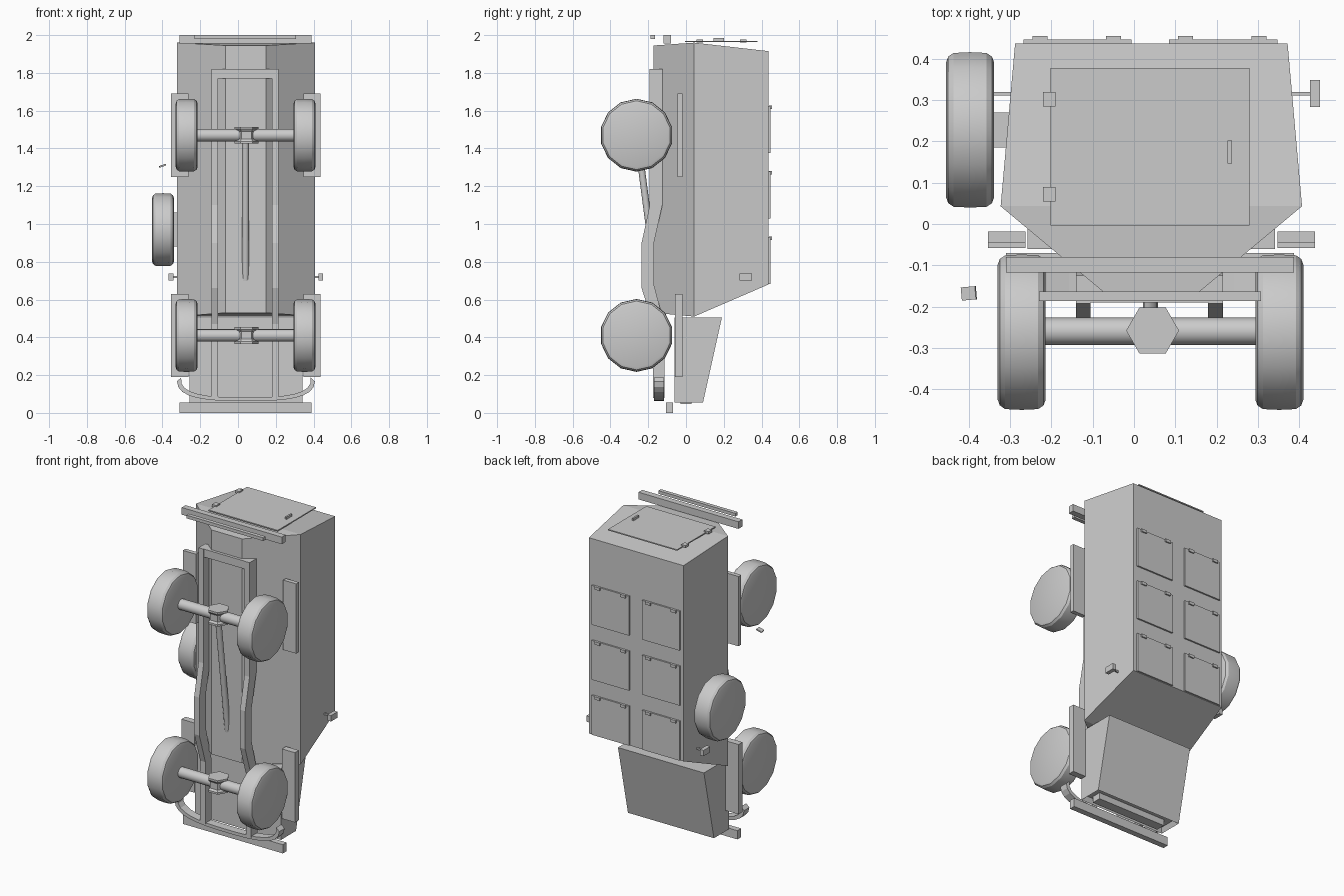
import bpy, bmesh, math
from mathutils import Vector, Matrix

if "Cube" in bpy.data.objects:
    bpy.data.objects.remove(bpy.data.objects["Cube"])

CX = 0.042  # centre line of the vehicle

grey = bpy.data.materials.new("light_grey")
grey.diffuse_color = (0.6, 0.6, 0.6, 1)
grey.use_nodes = True
grey.node_tree.nodes["Principled BSDF"].inputs["Base Color"].default_value = grey.diffuse_color


def finish(name, bm, smooth=False):
    bmesh.ops.recalc_face_normals(bm, faces=bm.faces)
    me = bpy.data.meshes.new(name)
    bm.to_mesh(me)
    bm.free()
    me.materials.append(grey)
    ob = bpy.data.objects.new(name, me)
    bpy.context.collection.objects.link(ob)
    if smooth:
        bpy.ops.object.select_all(action='DESELECT')
        ob.select_set(True)
        bpy.context.view_layer.objects.active = ob
        bpy.ops.object.shade_smooth_by_angle(angle=math.radians(31))
    return ob


def box(name, x0, x1, y0, y1, z0, z1):
    bm = bmesh.new()
    bmesh.ops.create_cube(bm, size=1)
    for v in bm.verts:
        v.co = Vector(((x0, x1)[v.co.x > 0], (y0, y1)[v.co.y > 0], (z0, z1)[v.co.z > 0]))
    return finish(name, bm)


def prism(name, pts, x0, x1):
    """Side outline (y, z) pushed through from x0 to x1."""
    bm = bmesh.new()
    f = bm.faces.new([bm.verts.new((x0, y, z)) for y, z in pts])
    new = bmesh.ops.extrude_face_region(bm, geom=[f])["geom"]
    bmesh.ops.translate(bm, vec=(x1 - x0, 0, 0),
                        verts=[v for v in new if isinstance(v, bmesh.types.BMVert)])
    return finish(name, bm)


def lathe(name, profile, centre, axis, sides):
    """Closed (offset, radius) profile turned round an axis."""
    bm = bmesh.new()
    rings = [[bm.verts.new((r * math.cos(2 * math.pi * i / sides),
                            r * math.sin(2 * math.pi * i / sides), t))
              for i in range(sides)] for t, r in profile]
    for a, b in zip(rings, rings[1:]):
        for i in range(sides):
            j = (i + 1) % sides
            bm.faces.new((a[i], a[j], b[j], b[i]))
    bm.faces.new(rings[0])
    bm.faces.new(rings[-1])
    rot = Vector((0, 0, 1)).rotation_difference(Vector(axis)).to_matrix().to_4x4()
    bm.transform(Matrix.Translation(centre) @ rot)
    return finish(name, bm, True)


def rod(name, a, b, r, sides=12):
    a, b = Vector(a), Vector(b)
    return lathe(name, [(0, r), ((b - a).length, r)], a, (b - a).normalized(), sides)


# Hull: keel, belt and roof edges as (half width, y, nose z, tail z)
bm = bmesh.new()
edges = [(0.107, -0.172, 0.53, 1.945), (0.365, 0.043, 0.51, 1.96), (0.33, 0.437, 0.68, 1.915)]
P = {(i, s, e): bm.verts.new((CX + s * w, y, (n, t)[e]))
     for i, (w, y, n, t) in enumerate(edges) for s in (-1, 1) for e in (0, 1)}
for i in (0, 1):
    for e in (0, 1):
        bm.faces.new((P[i, -1, e], P[i, 1, e], P[i + 1, 1, e], P[i + 1, -1, e]))
    for s in (-1, 1):
        bm.faces.new((P[i, s, 0], P[i, s, 1], P[i + 1, s, 1], P[i + 1, s, 0]))
for i in (0, 2):
    bm.faces.new((P[i, -1, 0], P[i, 1, 0], P[i, 1, 1], P[i, -1, 1]))
finish("hull", bm)

# Engine hood with a recessed grille opening
hood = prism("hood", [(-0.06, 0.505), (0.19, 0.505), (0.09, 0.055), (-0.06, 0.055)],
             CX - 0.30, CX + 0.30)
bm = bmesh.new()
bm.from_mesh(hood.data)
nose = min(bm.faces, key=lambda f: f.calc_center_median().z)
bmesh.ops.inset_region(bm, faces=[nose], thickness=0.02, depth=0)
bmesh.ops.translate(bm, verts=nose.verts, vec=(0, 0, 0.03))
bm.to_mesh(hood.data)
bm.free()
box("grille_bar", CX - 0.24, CX + 0.24, -0.03, 0.03, 0.046, 0.09)

# Chassis rails, bent below the hull
inner = [(-0.125, 1.82), (-0.125, 1.1), (-0.17, 0.9), (-0.17, 0.68), (-0.115, 0.47), (-0.115, 0.08)]
outer = [(-0.175, 0.08), (-0.175, 0.47), (-0.235, 0.66), (-0.235, 0.9), (-0.192, 1.1), (-0.192, 1.82)]
for side, s in (("left", -1), ("right", 1)):
    c = CX + s * 0.16 - 0.005
    prism(side + "_rail", inner + outer, c - 0.018, c + 0.018)
box("rear_crossmember", CX - 0.183, CX + 0.173, -0.19, -0.127, 1.77, 1.82)

# Curved front guard bar
bm = bmesh.new()
N = 16
rows = []
for i in range(N + 1):
    u = 2 * i / N - 1
    z = 0.062 + 0.105 * abs(u) ** 2.6
    x = CX + 0.365 * math.sin(u * math.pi / 2) if abs(u) < 1 else CX + 0.365 * u
    t = 0.022 * abs(u) ** 2
    rows.append([bm.verts.new(p) for p in (
        (x, -0.17, z), (x, -0.117, z),
        (x - math.copysign(t, u), -0.117, z + 0.02), (x - math.copysign(t, u), -0.17, z + 0.02))])
for a, b in zip(rows, rows[1:]):
    for k in range(4):
        bm.faces.new((a[k], a[(k + 1) % 4], b[(k + 1) % 4], b[k]))
bm.faces.new(rows[0])
bm.faces.new(rows[-1])
finish("guard_bar", bm)

# Bumpers and rear step
box("front_bumper", -0.31, 0.388, -0.107, -0.07, 0, 0.055)
box("rear_bumper", -0.31, 0.388, -0.118, -0.08, 1.955, 2.0)
box("rear_step", -0.23, 0.307, -0.187, -0.163, 1.98, 2.0)

# Wheels, axles, differentials and fenders
R = 0.193
tyre = [(-0.058, 0.168), (-0.053, 0.182), (-0.04, 0.191), (0, R),
        (0.04, 0.191), (0.053, 0.182), (0.058, 0.168)]
for end, z, fy, fz in (("front", 0.41, -0.058, 0.19), ("rear", 1.47, -0.045, 1.25)):
    for side, s in (("left", -1), ("right", 1)):
        lathe(f"{end}_{side}_wheel", tyre, (CX - 0.002 + s * 0.312, -0.262, z), (1, 0, 0), 14)
        xs = sorted((CX + s * 0.305, CX + s * 0.396))
        box(f"{end}_{side}_fender", *xs, fy, -0.018, fz, fz + 0.44)
    rod(end + "_axle", (-0.23, -0.26, z), (0.31, -0.26, z), 0.033, 16)
    lathe(end + "_differential", [(-0.044, 0.064), (-0.032, 0.064), (-0.02, 0.054),
                                  (0.02, 0.054), (0.032, 0.064), (0.044, 0.064)],
          (0.045, -0.258, z), (0, 0, 1), 6)
rod("drive_shaft", (0.04, -0.256, 1.45), (0.04, -0.158, 0.7), 0.018)

# Spare wheel on its bracket
lathe("spare_wheel", tyre, (-0.397, 0.228, 0.97), (1, 0, 0), 14)
box("spare_bracket", -0.36, -0.29, 0.185, 0.27, 0.88, 1.06)

# Rear door with hinges and handle
box("rear_door", -0.202, 0.28, -0.004, 0.378, 1.963, 1.97)
for y in (0.055, 0.285):
    box("door_hinge", -0.22, -0.19, y, y + 0.035, 1.962, 1.978)
box("door_handle", 0.226, 0.237, 0.146, 0.202, 1.968, 1.985)

# Roof hatches, each with two hinges
for x in (-0.268, 0.085):
    for z in (0.683, 1.03, 1.377):
        box("roof_hatch", x, x + 0.262, 0.43, 0.447, z, z + 0.248)
        for dx in (0.022, 0.2):
            box("hatch_hinge", x + dx, x + dx + 0.036, 0.44, 0.455, z + 0.232, z + 0.25)

# Side mirrors
for side, s in (("left", -1), ("right", 1)):
    xs = sorted((CX + s * 0.384, CX + s * 0.409))
    box(side + "_mirror", *xs, 0.283, 0.349, 0.70, 0.737)
    xs = sorted((CX + s * 0.32, CX + s * 0.39))
    box(side + "_mirror_arm", *xs, 0.311, 0.32, 0.714, 0.724)

# Small tilted side plate
plate = box("side_plate", -0.018, 0.018, -0.016, 0.016, -0.004, 0.004)
plate.location = (-0.4, -0.168, 1.308)
plate.rotation_euler = (0, math.radians(-18), math.radians(5))
